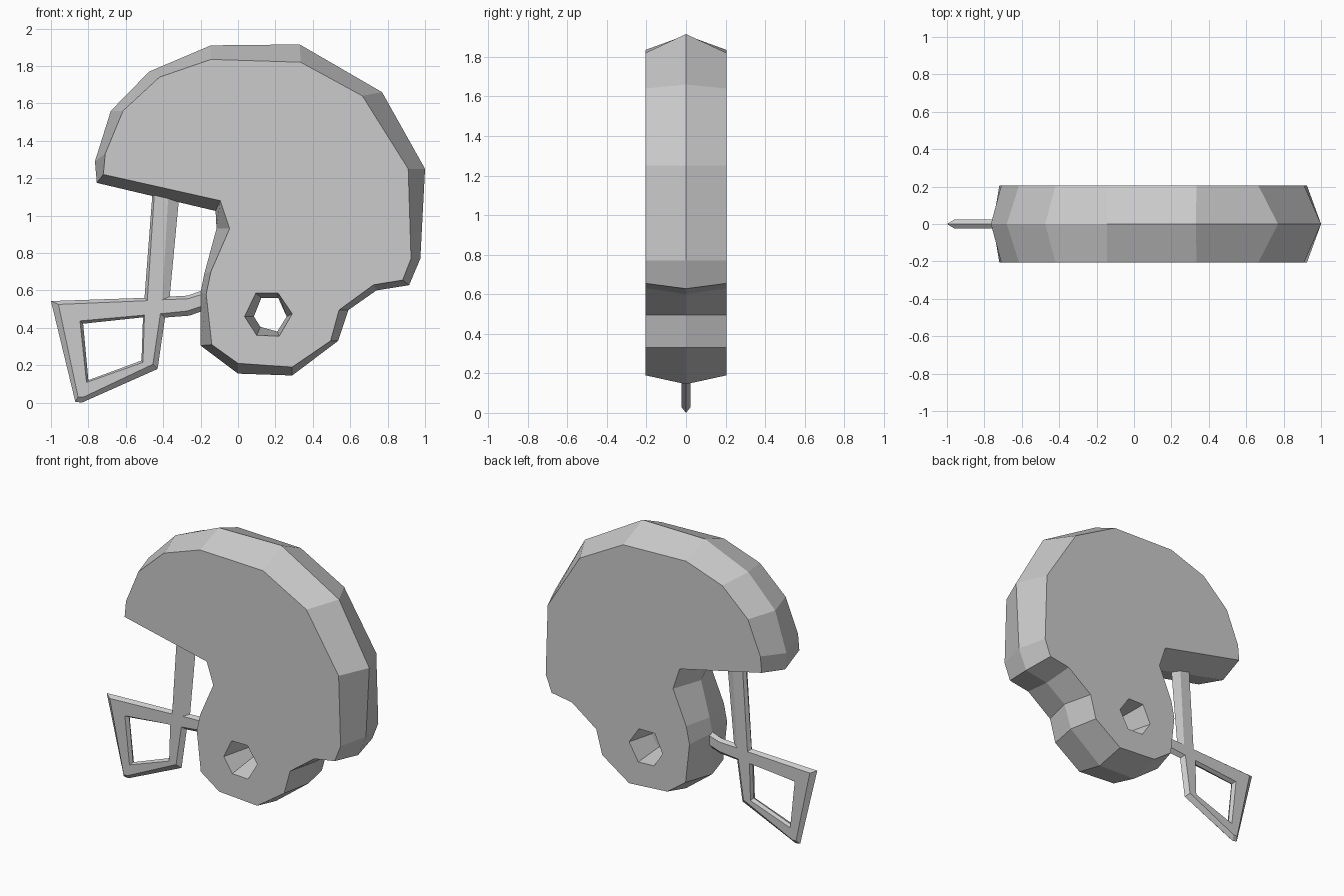
import bpy, bmesh


def ridged_plate(name, half_depth, face, ridge, hole_face, hole_ridge):
    """Plate with flat sides (face outlines) and a centre ridge all round its rim and hole."""
    bm = bmesh.new()

    def ring(points, y):
        return [bm.verts.new((x, y, z)) for x, z in points]

    def bridge(a, b):
        n = len(a)
        for i in range(n):
            bm.faces.new((a[i], a[(i + 1) % n], b[(i + 1) % n], b[i]))

    mids = [ring(ridge, 0), ring(hole_ridge, 0)]
    for y in (-half_depth, half_depth):
        cap_edges = []
        for pts, mid in zip((face, hole_face), mids):
            side = ring(pts, y)
            bridge(side, mid)
            for i in range(len(side)):
                cap_edges.append(bm.edges.get((side[i - 1], side[i])))
        bmesh.ops.triangle_fill(bm, use_beauty=True, edges=cap_edges,
                                normal=(0, 1 if y > 0 else -1, 0))
    bmesh.ops.recalc_face_normals(bm, faces=bm.faces[:])
    mesh = bpy.data.meshes.new(name)
    bm.to_mesh(mesh)
    bm.free()
    obj = bpy.data.objects.new(name, mesh)
    bpy.context.collection.objects.link(obj)
    return obj


# Helmet shell: side outline, wider centre ridge, and six-sided ear hole
shell_face = [(-0.095, 1.08), (-0.045, 0.93), (-0.145, 0.70), (-0.17, 0.58), (-0.14, 0.31),
              (0.0, 0.21), (0.29, 0.19), (0.495, 0.33), (0.54, 0.495), (0.725, 0.63),
              (0.88, 0.655), (0.925, 0.77), (0.91, 1.25), (0.665, 1.64), (0.335, 1.82),
              (-0.145, 1.835), (-0.42, 1.74), (-0.615, 1.56), (-0.71, 1.33), (-0.72, 1.22)]
shell_ridge = [(-0.12, 1.025), (-0.115, 0.93), (-0.18, 0.69), (-0.20, 0.59), (-0.20, 0.305),
               (0.0, 0.155), (0.29, 0.145), (0.535, 0.33), (0.59, 0.495), (0.74, 0.60),
               (0.915, 0.628), (0.975, 0.77), (1.0, 1.25), (0.77, 1.66), (0.33, 1.915),
               (-0.145, 1.91), (-0.475, 1.77), (-0.68, 1.56), (-0.765, 1.29), (-0.755, 1.175)]
ear_face = [(0.095, 0.585), (0.215, 0.585), (0.29, 0.475), (0.22, 0.355), (0.10, 0.36), (0.035, 0.46)]
ear_ridge = [(0.125, 0.56), (0.215, 0.56), (0.26, 0.46), (0.21, 0.38), (0.12, 0.405), (0.085, 0.46)]
ridged_plate("helmet_shell", 0.205, shell_face, shell_ridge, ear_face, ear_ridge)

# Face guard: thin cage running into the brim and the cheek
guard_face = [(-0.445, 1.15), (-0.485, 0.545), (-0.96, 0.525), (-0.855, 0.03), (-0.825, 0.03),
              (-0.455, 0.205), (-0.415, 0.475), (-0.27, 0.49), (-0.12, 0.54),
              (-0.12, 0.60), (-0.27, 0.555), (-0.405, 0.55), (-0.37, 1.15)]
guard_ridge = [(-0.455, 1.15), (-0.50, 0.56), (-1.0, 0.543), (-0.87, 0.005), (-0.835, 0.0),
               (-0.43, 0.18), (-0.39, 0.455), (-0.26, 0.465), (-0.12, 0.515),
               (-0.12, 0.625), (-0.27, 0.572), (-0.365, 0.567), (-0.31, 1.15)]
gap_face = [(-0.845, 0.437), (-0.50, 0.468), (-0.508, 0.215), (-0.81, 0.108)]
gap_ridge = [(-0.828, 0.422), (-0.508, 0.456), (-0.516, 0.225), (-0.80, 0.12)]
ridged_plate("face_guard", 0.024, guard_face, guard_ridge, gap_face, gap_ridge)
